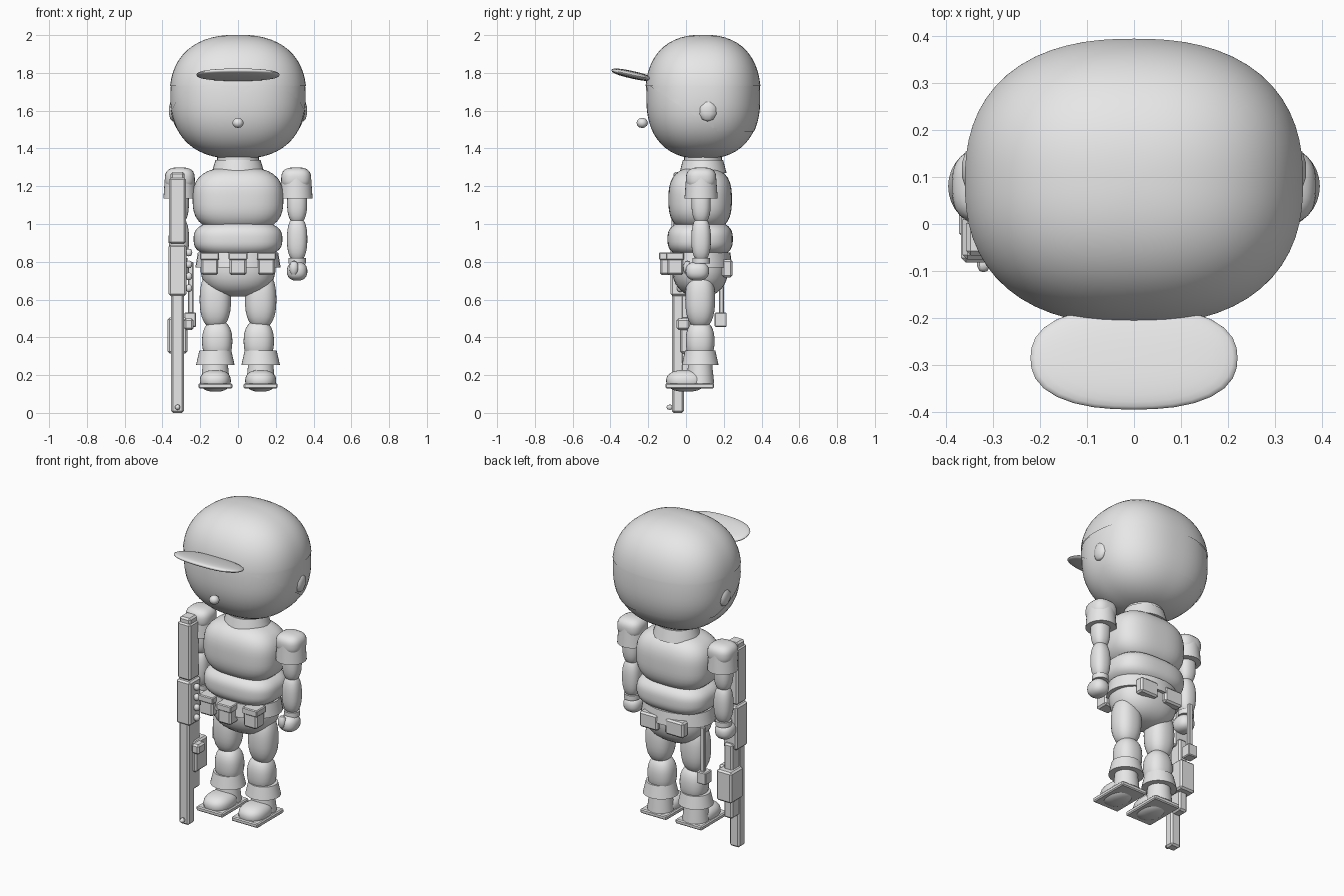
import bpy, bmesh, math
from mathutils import Matrix, Vector

cube = bpy.data.objects.get("Cube")
if cube:
    bpy.data.objects.remove(cube, do_unlink=True)

grey = bpy.data.materials.new("plain_grey")
grey.use_nodes = True
grey.diffuse_color = (.8, .8, .8, 1)
grey.node_tree.nodes["Principled BSDF"].inputs["Base Color"].default_value = grey.diffuse_color


def finish(name, bm, mirror, smooth=True):
    mesh = bpy.data.meshes.new(name)
    bm.to_mesh(mesh)
    bm.free()
    mesh.materials.append(grey)
    part = bpy.data.objects.new(name, mesh)
    bpy.context.collection.objects.link(part)
    if mirror:
        part.modifiers.new("Mirror", "MIRROR").use_mirror_merge = False
    if smooth:
        bpy.ops.object.select_all(action="DESELECT")
        part.select_set(True)
        bpy.context.view_layer.objects.active = part
        bpy.ops.object.shade_smooth_by_angle(angle=math.radians(40))


def place(bm, centre, size, tilt=0):
    matrix = Matrix.Translation(centre) @ Matrix.Rotation(tilt, 4, "X") @ Matrix.Diagonal((*size, 1))
    bmesh.ops.transform(bm, matrix=matrix, verts=bm.verts)


def blob(name, centre, size, squareness=2.4, segments=32, tilt=0, planes=(), mirror=False):
    """Rounded-box ellipsoid given by half sizes; planes trim away their normal side."""
    bm = bmesh.new()
    bmesh.ops.create_uvsphere(bm, u_segments=segments, v_segments=segments // 2, radius=1)
    for vert in bm.verts:
        vert.co *= sum(abs(axis) ** squareness for axis in vert.co) ** (-1 / squareness)
    place(bm, centre, size, tilt)
    for point, normal in planes:
        geometry = bm.verts[:] + bm.edges[:] + bm.faces[:]
        bmesh.ops.bisect_plane(bm, geom=geometry, plane_co=point, plane_no=normal, clear_outer=True)
    finish(name, bm, mirror)


def band(name, centre, size, taper, mirror=False):
    """Capped ring section given by bottom half sizes and full height."""
    bm = bmesh.new()
    bmesh.ops.create_cone(bm, cap_ends=True, segments=32, radius1=1, radius2=taper, depth=1)
    place(bm, centre, size)
    finish(name, bm, mirror)


def box(name, centre, size, bevel=.01, mirror=False):
    bm = bmesh.new()
    bmesh.ops.create_cube(bm, size=1)
    place(bm, centre, size)
    bmesh.ops.bevel(bm, geom=bm.edges[:], offset=bevel, segments=1, affect="EDGES")
    finish(name, bm, mirror, smooth=False)


# Head with cap, hair and face
head_centre = Vector((0, .09, 1.67))
head_size = Vector((.355, .3, .325))
cap_rim = Vector((0, 0, 1.73))
fringe_tip = Vector((0, 0, 1.67))
up, down, back = Vector((0, 0, 1)), Vector((0, 0, -1)), Vector((0, 1, 0))


def head_shell(name, growth, planes):
    blob(name, head_centre, head_size * growth, segments=64, planes=planes)


head_shell("head", 1, ())
head_shell("cap_crown", 1.02, [(cap_rim, down)])
head_shell("hair_back", 1.01, [(cap_rim, up), ((0, .17, 1.49), (0, -2, -3)), ((0, 0, 1.49), down)])
head_shell("hair_fringe", 1.01, [(cap_rim, up), (fringe_tip, (2, 0, -3)),
                                 (fringe_tip, (-2, 0, -3)), (Vector(), back)])
blob("cap_brim", (0, -.285, 1.79), (.22, .112, .02), tilt=-.22)
blob("nose", (0, -.232, 1.535), (.03, .03, .027), squareness=2, segments=12)
blob("ear", (.345, .115, 1.6), (.023, .05, .057), squareness=2, segments=10, mirror=True)

# Neck, collar, padded torso and hips
torso_y = .075
band("neck", (0, .09, 1.33), (.11, .1, .14), taper=1)
band("collar", (0, .09, 1.305), (.14, .125, .07), taper=.85)
blob("upper_vest", (0, torso_y, 1.13), (.24, .168, .172), squareness=2.8, segments=48)
blob("lower_vest", (0, torso_y, .92), (.235, .173, .1), squareness=2.8, segments=48)
band("belt", (0, torso_y, .81), (.226, .17, .08), taper=.94)
blob("hips", (0, torso_y, .78), (.2, .15, .165))

# Belt pouches with flaps
for side, x in (("right", -.15), ("middle", 0), ("left", .15)):
    y = abs(x) / 4 - .095
    box("front_pouch_" + side, (x, y, .78), (.09, .085, .1))
    box("front_pouch_flap_" + side, (x, y, .83), (.1, .095, .04), bevel=.005)
box("back_pouch", (.088, .218, .765), (.125, .055, .095), mirror=True)

# Arms
arm_x, arm_y = .313, .08
band("sleeve", (arm_x - .005, arm_y, 1.195), (.087, .088, .12), taper=.9, mirror=True)
blob("shoulder", (arm_x - .005, arm_y, 1.24), (.079, .08, .06), squareness=2.8, mirror=True)
blob("upper_arm", (arm_x, arm_y, 1.11), (.053, .051, .11), mirror=True)
blob("forearm", (arm_x, arm_y, .92), (.054, .052, .12), mirror=True)
band("wrist", (arm_x, arm_y, .805), (.046, .046, .03), taper=1, mirror=True)
blob("hand", (arm_x, .06, .75), (.054, .062, .05), mirror=True)
blob("thumb", (.296, .008, .768), (.024, .022, .038), segments=12, mirror=True)

# Legs and boots
leg_x = .12
blob("thigh", (leg_x, torso_y, .6), (.083, .079, .155), mirror=True)
blob("shin", (leg_x - .01, torso_y, .38), (.08, .076, .11), mirror=True)
band("trouser_cuff", (leg_x, torso_y, .292), (.102, .097, .075), taper=.83, mirror=True)
band("boot_ankle", (leg_x, torso_y, .21), (.077, .074, .11), taper=.85, mirror=True)
blob("boot_toe", (leg_x, 0, .17), (.082, .105, .058), mirror=True)
box("boot_sole", (leg_x, .02, .143), (.18, .258, .027), bevel=.006, mirror=True)

# Rifle carried muzzle down at the right side
rifle_x = -.32
box("rifle_barrel", (rifle_x, -.043, .32), (.067, .063, .64))
box("rifle_receiver", (rifle_x, -.026, .755), (.095, .112, .27))
box("rifle_stock", (rifle_x, -.028, 1.07), (.088, .095, .35))
box("rifle_butt", (rifle_x, -.028, 1.25), (.074, .078, .05))
box("rifle_magazine", (rifle_x, .03, .41), (.104, .12, .19))
box("rifle_underside", (rifle_x, .01, .43), (.06, .08, .46))
box("rifle_side_block", (-.26, -.015, .47), (.05, .07, .06))
blob("rifle_front_sight", (rifle_x, -.085, .03), (.014, .018, .014), segments=10)
for i in range(4):
    blob(f"rifle_knob_{i}", (-.26, -.03, .66 + i * .063), (.018, .018, .02), segments=12)

# Scabbard hanging behind the right hip
box("scabbard_strap", (-.25, .188, .65), (.027, .025, .3), bevel=.004)
box("scabbard_end", (-.253, .183, .493), (.063, .065, .075), bevel=.005)
